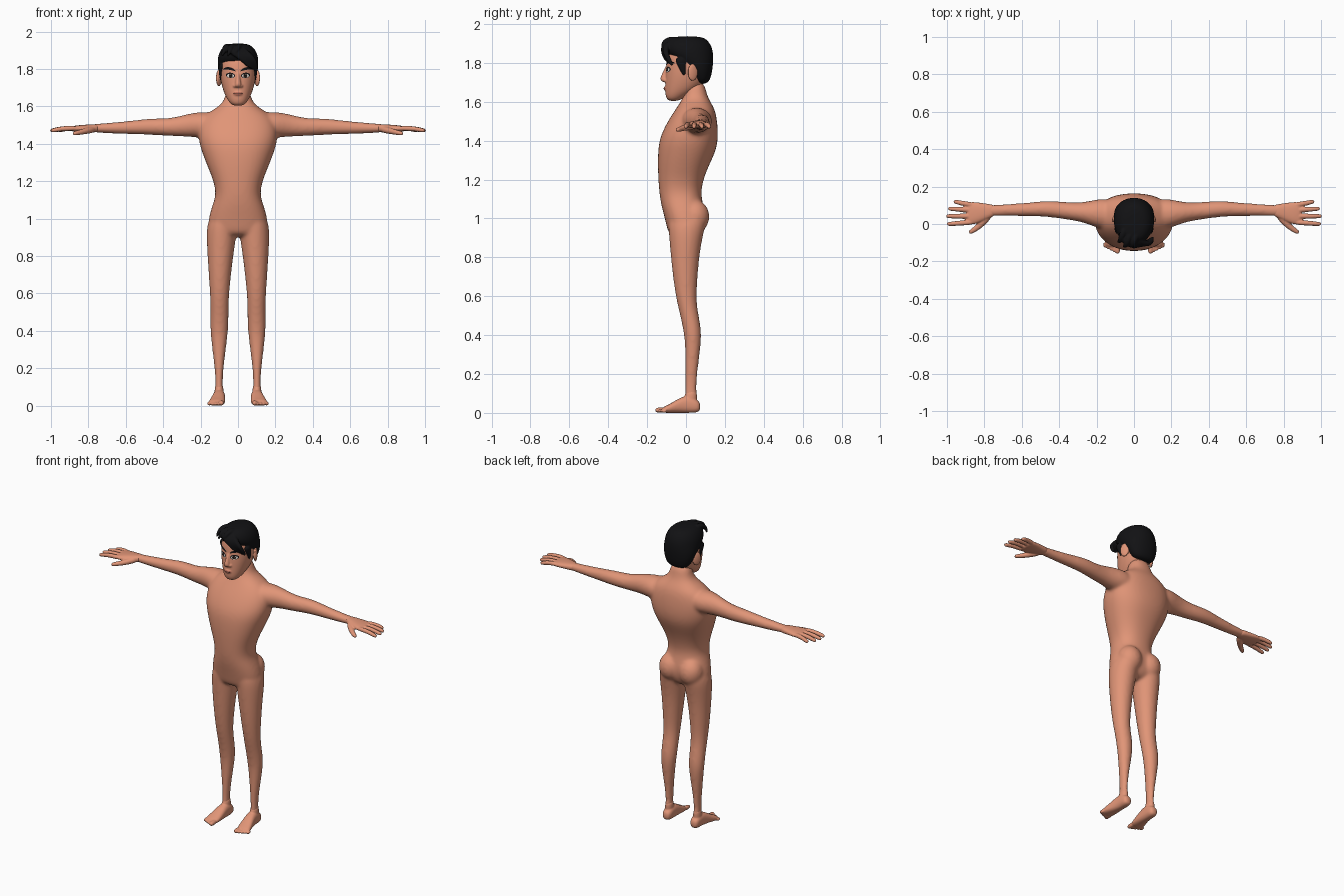
import bpy, bmesh, math
from mathutils import Vector, Matrix
from mathutils.bvhtree import BVHTree


def material(name, r, g, b):
    m = bpy.data.materials.new(name)
    m.diffuse_color = (r, g, b, 1)
    return m


SKIN = material("skin", 0.75, 0.30, 0.185)
HAIR = material("black hair", 0.006, 0.006, 0.007)
WHITE = material("eye white", 0.75, 0.72, 0.68)
IRIS = material("dark brown iris", 0.03, 0.014, 0.008)
LIP = material("lip", 0.50, 0.16, 0.11)
X, Y, Z = Vector((1, 0, 0)), Vector((0, 1, 0)), Vector((0, 0, 1))
PLANES = {"x": (Y, Z), "y": (X, Z), "z": (X, Y)}


def loft(bm, rings, axis=None, n=2.0, side=1, segs=24):
    """Closed tube through rings (x, y, z, a, b); without an axis it follows the path."""
    pts = [Vector(r[:3]) for r in rings]
    loops = []
    for i, (c, r) in enumerate(zip(pts, rings)):
        if axis:
            u, v = PLANES[axis]
        else:
            t = pts[min(i + 1, len(pts) - 1)] - pts[max(i - 1, 0)]
            q = t.to_track_quat("Z", "Y")
            u, v = q @ X, q @ Y
        loop = []
        for k in range(segs):
            w = 2 * math.pi * k / segs
            cu, sv = math.cos(w), math.sin(w)
            p = c + u * r[3] * math.copysign(abs(cu) ** (2 / n), cu) \
                  + v * r[4] * math.copysign(abs(sv) ** (2 / n), sv)
            loop.append(bm.verts.new((p.x * side, p.y, p.z)))
        loops.append(loop)
    for a, b in zip(loops, loops[1:]):
        for k in range(segs):
            j = (k + 1) % segs
            bm.faces.new((a[k], a[j], b[j], b[k]))
    bm.faces.new(loops[0])
    bm.faces.new(loops[-1])


def zring(z, front, back, rx, cx=0.0):
    return (cx, (front + back) / 2, z, rx, (back - front) / 2)


def leg_ring(z, inner, outer, front, back):
    return zring(z, front, back, (outer - inner) / 2, (inner + outer) / 2)


def ball(bm, c, r, tilt=0.0):
    m = Matrix.Translation(c) @ Matrix.Rotation(tilt, 4, "Z") @ Matrix.Diagonal((*r, 1))
    bmesh.ops.create_icosphere(bm, subdivisions=3, radius=1, matrix=m)


def blend(name, bm, mat, voxel, smooth, mirror=False):
    """Fuse overlapping volumes of one bmesh into a smooth skin."""
    bmesh.ops.recalc_face_normals(bm, faces=bm.faces)
    me = bpy.data.meshes.new(name)
    bm.to_mesh(me)
    bm.free()
    me.materials.append(mat)
    ob = bpy.data.objects.new(name, me)
    bpy.context.collection.objects.link(ob)
    ob.modifiers.new("round", "SUBSURF").levels = 2
    ob.modifiers["round"].render_levels = 2
    rm = ob.modifiers.new("fuse", "REMESH")
    rm.mode, rm.voxel_size, rm.use_smooth_shade = "VOXEL", voxel, True
    sm = ob.modifiers.new("soften", "SMOOTH")
    sm.factor, sm.iterations = 0.5, smooth
    if mirror:
        ob.modifiers.new("mirror", "MIRROR")
    return ob


# Body: torso, arms and legs
bm = bmesh.new()
loft(bm, [zring(*r) for r in (
    (1.71, -0.005, 0.095, .062), (1.635, -0.008, .107, .070), (1.598, -.03, .127, .105),
    (1.56, -.055, .15, .175), (1.50, -.095, .162, .212), (1.42, -.135, .167, .214),
    (1.35, -.145, .157, .192), (1.27, -.146, .117, .16), (1.2, -.143, .09, .131),
    (1.13, -.138, .076, .117), (1.07, -.128, .09, .138), (1.02, -.115, .1, .154),
    (.96, -.1, .095, .163), (.90, -.085, .06, .13))], "z", 2.3)
for s in (1, -1):
    loft(bm, [leg_ring(*r) for r in (
        (1.02, .01, .15, -.09, .10), (.96, .006, .166, -.092, .1), (.9, .01, .169, -.087, .085),
        (.8, .025, .163, -.078, .068), (.7, .037, .157, -.068, .06), (.58, .049, .149, -.05, .052),
        (.5, .05, .147, -.03, .066), (.42, .051, .149, -.013, .08), (.35, .058, .144, -.004, .077),
        (.2, .078, .125, -.005, .058), (.12, .082, .12, -.003, .052), (.05, .08, .124, -.01, .062),
        (.02, .085, .12, -.005, .055))], "z", 2.0, s)
    loft(bm, [(.1, .05, 1.495, .09, .075), (.2, .056, 1.502, .078, .07), (.27, .062, 1.50, .052, .061),
              (.36, .07, 1.488, .046, .047), (.46, .083, 1.493, .044, .045), (.56, .078, 1.488, .036, .037),
              (.68, .075, 1.484, .032, .029), (.76, .072, 1.484, .03, .024), (.79, .07, 1.484, .03, .021)],
         "x", 2.0, s)
    ball(bm, (.072 * s, .045, 1.01), (.076, .076, .088))
blend("body", bm, SKIN, .009, 10)

# Hands: palm, four fingers and thumb
bm = bmesh.new()
loft(bm, [(.735, .073, 1.484, .029, .024), (.79, .067, 1.483, .042, .021), (.84, .059, 1.482, .058, .019),
          (.875, .057, 1.481, .062, .016), (.895, .057, 1.48, .055, .012)], "x", 2.4)
for y0, y1, tip in ((.01, 0, 1.0), (.042, .042, 1.005), (.074, .082, .995), (.1, .119, .965)):
    mid = (.86 + tip) / 2
    loft(bm, [(.85, y0, 1.482, .015, .014), (mid, (y0 + y1) / 2, 1.484, .0135, .0135),
              (tip - .012, y1, 1.472, .012, .012), (tip, y1, 1.469, .008, .008)], segs=16)
loft(bm, [(.765, .06, 1.48, .018, .018), (.80, .015, 1.472, .019, .018), (.84, -.022, 1.463, .015, .014),
          (.872, -.042, 1.456, .013, .012), (.882, -.047, 1.454, .008, .008)], segs=16)
blend("hand", bm, SKIN, .0045, 3, True)

# Feet with five toes
bm = bmesh.new()
loft(bm, [(.1, .074, .032, .018, .02), (.1, .055, .035, .03, .034), (.1, .02, .045, .031, .045),
          (.102, -.02, .042, .034, .042), (.107, -.06, .03, .039, .03), (.113, -.095, .02, .044, .02),
          (.117, -.125, .014, .04, .013)], "y", 2.4)
loft(bm, [(.101, .028, .12, .021, .028), (.101, .024, .08, .024, .033), (.102, .02, .04, .026, .035)], "z")
for i in range(5):
    x, tip, r = .088 + .0165 * i, -.16 + .008 * i, .014 if i == 0 else .0105
    loft(bm, [(x, -.10, r + .003, r, r), (x, tip + .02, r, r, r), (x, tip, r, r * .8, r * .8)], "y", segs=16)
blend("foot", bm, SKIN, .0045, 3, True)

# Head: skull, jaw, nose, ears and lips base
bm = bmesh.new()
loft(bm, [zring(*r) for r in (
    (1.603, -.09, -.04, .028), (1.625, -.105, -.005, .05), (1.66, -.108, .06, .07),
    (1.70, -.107, .095, .084), (1.74, -.106, .112, .093), (1.78, -.103, .12, .097),
    (1.83, -.1, .122, .098), (1.88, -.08, .11, .086), (1.91, -.045, .08, .055))], "z", 2.15)
loft(bm, [(0, -.092, 1.79, .009, .012), (0, -.104, 1.75, .011, .016), (0, -.115, 1.718, .018, .022),
          (0, -.108, 1.70, .019, .014)], "z", segs=16)
ball(bm, (0, -.1, 1.668), (.026, .015, .013))
for s in (1, -1):
    ball(bm, (.102 * s, .035, 1.752), (.011, .029, .046), .45 * s)
    ball(bm, (.017 * s, -.103, 1.709), (.010, .012, .009))
head = blend("head", bm, SKIN, .0045, 3)

# Hair: cap, swept fringe, crown tufts and sideburns
bm = bmesh.new()
loft(bm, [zring(*r) for r in (
    (1.69, .05, .112, .062), (1.73, .025, .13, .086), (1.77, -.015, .137, .103),
    (1.81, -.05, .141, .109), (1.845, -.1, .141, .11), (1.88, -.113, .135, .105),
    (1.915, -.1, .115, .086), (1.938, -.065, .08, .05))], "z", 2.1)
for i in range(5):
    d = .02 * i
    loft(bm, [(-.07 + d, -.06, 1.915, .018, .018), (-.035 + d, -.105, 1.90 - d * .2, .02, .018),
              (.01 + d, -.118 + d * .15, 1.865 - d * .2, .016, .015),
              (.045 + d * .65, -.108 + d * .35, 1.83 - d * .3, .011, .011),
              (.06 + d * .5, -.102 + d * .4, 1.81 - d * .32, .006, .006)], segs=12)
for x, y in ((-.075, -.085), (-.045, -.11), (-.01, -.11)):
    loft(bm, [(x + .03, y + .07, 1.915, .02, .02), (x + .01, y + .02, 1.923, .018, .016),
              (x, y - .01, 1.90, .014, .013), (x - .012, y - .01, 1.865, .006, .006)], segs=12)
for s in (1, -1):
    loft(bm, [(.088 * s, -.03, 1.83, .018, .035), (.09 * s, -.022, 1.79, .014, .024),
              (.088 * s, -.012, 1.75, .011, .013), (.086 * s, -.01, 1.735, .008, .008)], "z", segs=12)
blend("hair", bm, HAIR, .0045, 2)

# Painted face details, laid on the head surface
bpy.context.view_layer.update()
surface = BVHTree.FromObject(head, bpy.context.evaluated_depsgraph_get())


def patch(name, mat, cx, cz, w, h, lift, tilt=0.0, bend=0.0, mirror=True):
    bm, loops, segs = bmesh.new(), [], 24
    for r in (.15, .6, 1):
        loop = []
        for k in range(segs):
            a = 2 * math.pi * k / segs
            u, v = r * math.cos(a), r * math.sin(a)
            x, z = cx + u * w, cz + v * h + tilt * u + bend * u * u
            hit = surface.ray_cast(Vector((x, -1, z)), Y)[0]
            loop.append(bm.verts.new((x, (hit.y if hit else -.09) - lift, z)))
        loops.append(loop)
    bm.faces.new(loops[0])
    for a, b in zip(loops, loops[1:]):
        for k in range(segs):
            j = (k + 1) % segs
            bm.faces.new((a[k], b[k], b[j], a[j]))
    for f in bm.faces:
        f.normal_update()
        f.smooth = True
        if f.normal.y > 0:
            f.normal_flip()
    me = bpy.data.meshes.new(name)
    bm.to_mesh(me)
    bm.free()
    me.materials.append(mat)
    ob = bpy.data.objects.new(name, me)
    bpy.context.collection.objects.link(ob)
    if mirror:
        ob.modifiers.new("mirror", "MIRROR")


patch("eyelash", HAIR, .040, 1.766, .024, .0145, .001, .002)
patch("eyeball", WHITE, .040, 1.764, .019, .0105, .002, .001)
patch("iris", IRIS, .039, 1.765, .0105, .0105, .003)
patch("pupil", HAIR, .039, 1.765, .006, .006, .004)
patch("eye_glint", WHITE, .042, 1.769, .002, .002, .005)
patch("eyebrow", HAIR, .046, 1.803, .034, .007, .002, .005, -.009)
patch("mouth", LIP, 0, 1.668, .027, .009, .001, 0, .001, False)
patch("mouth_line", IRIS, 0, 1.669, .027, .0014, .002, 0, .002, False)
